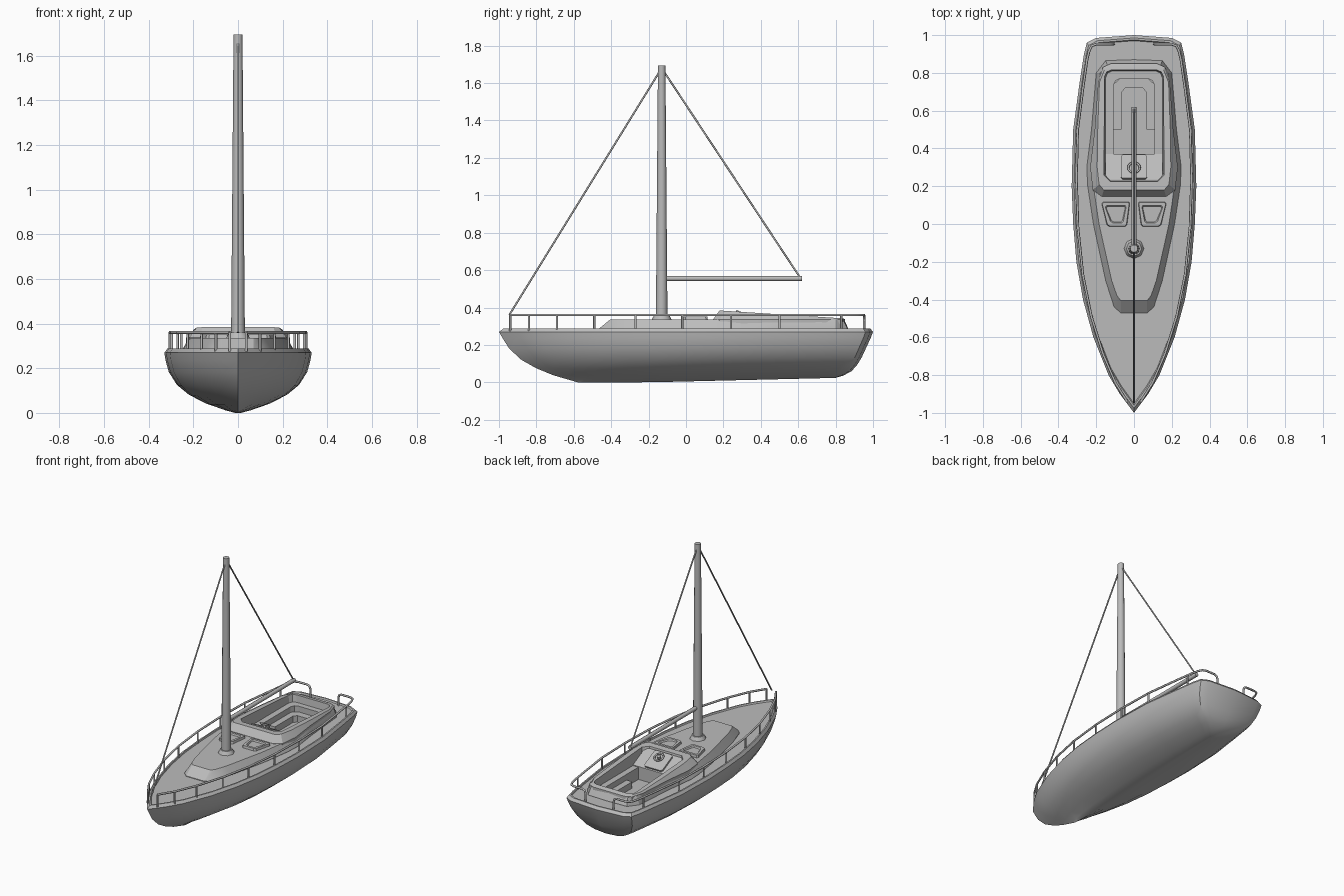
import bpy, bmesh, math
from mathutils import Vector

cube = bpy.data.objects.get("Cube")
if cube:
    bpy.data.objects.remove(cube, do_unlink=True)

grey = bpy.data.materials.new("plain_grey")
grey.use_nodes = True
grey.diffuse_color = (0.5, 0.5, 0.5, 1)
grey.node_tree.nodes["Principled BSDF"].inputs["Base Color"].default_value = (0.5, 0.5, 0.5, 1)


def finish(name, bm, smooth=None):
    bmesh.ops.recalc_face_normals(bm, faces=bm.faces)
    mesh = bpy.data.meshes.new(name)
    bm.to_mesh(mesh)
    bm.free()
    mesh.materials.append(grey)
    obj = bpy.data.objects.new(name, mesh)
    bpy.context.collection.objects.link(obj)
    if smooth:
        activate(obj)
        bpy.ops.object.shade_smooth_by_angle(angle=math.radians(smooth))
    return obj


def activate(obj):
    bpy.ops.object.select_all(action='DESELECT')
    obj.select_set(True)
    bpy.context.view_layer.objects.active = obj


def ring(half, z):
    """Mirror a half outline of (y, half_width) into a closed ring; z may be a rule of y."""
    height = z if callable(z) else lambda y: z
    right = [(w, y, height(y)) for y, w in half]
    return right + [(-x, y, h) for x, y, h in right[-2:0:-1]]


def loft(name, rings, smooth=None, closed=False):
    """Skin equal rings; cap the ends, or join last to first when closed."""
    bm = bmesh.new()
    loops = [[bm.verts.new(p) for p in r] for r in rings]
    pairs = list(zip(loops, loops[1:]))
    if closed:
        pairs.append((loops[-1], loops[0]))
    else:
        bm.faces.new(loops[0])
        bm.faces.new(loops[-1])
    for a, b in pairs:
        for i in range(len(a)):
            j = (i + 1) % len(a)
            bm.faces.new((a[i], a[j], b[j], b[i]))
    return finish(name, bm, smooth)


def rod(name, a, b, r1, r2=None, sides=8):
    a, b = Vector(a), Vector(b)
    bm = bmesh.new()
    bmesh.ops.create_cone(bm, cap_ends=True, segments=sides, radius1=r1,
                          radius2=r1 if r2 is None else r2, depth=(b - a).length)
    turn = (b - a).to_track_quat('Z', 'Y').to_matrix().to_4x4()
    bmesh.ops.transform(bm, matrix=turn, verts=bm.verts)
    bmesh.ops.translate(bm, vec=(a + b) / 2, verts=bm.verts)
    return finish(name, bm, 50)


def tube(name, points, radius):
    curve = bpy.data.curves.new(name, 'CURVE')
    curve.dimensions = '3D'
    curve.bevel_depth = radius
    curve.bevel_resolution = 1
    curve.use_fill_caps = True
    line = curve.splines.new('POLY')
    line.points.add(len(points) - 1)
    for p, co in zip(line.points, points):
        p.co = (*co, 1)
    curve.materials.append(grey)
    bpy.context.collection.objects.link(bpy.data.objects.new(name, curve))


# Hull: one plan outline, rescaled for each level
PLAN = [(-1, 0), (-.9, .075), (-.8, .135), (-.6, .215), (-.4, .27), (-.2, .305), (0, .322),
        (.2, .33), (.5, .322), (.75, .288), (.9, .265), (.96, .25), (.985, .2), (1, 0)]


def width_at(y):
    for (y0, w0), (y1, w1) in zip(PLAN, PLAN[1:]):
        if y0 <= y <= y1:
            return w0 + (w1 - w0) * (y - y0) / (y1 - y0)
    return 0


def level(z, bow, stern, factor):
    half = [(bow + (stern - bow) * (y + 1) / 2, w * factor) for y, w in PLAN]
    lift = 0.025 * max(0, 1 - z / .27)
    return ring(half, lambda y: z + lift * min(1, max(0, (y + .2) / 1.05)))


hull = loft("hull", [
    level(0, -.58, .8, .06), level(.012, -.62, .84, .22), level(.038, -.71, .885, .46),
    level(.075, -.8, .915, .67), level(.12, -.88, .94, .83), level(.18, -.945, .965, .94),
    level(.235, -.98, .988, .985), level(.27, -1, 1, 1), level(.288, -.975, .985, .96),
    level(.288, -.96, .975, .93), level(.279, -.95, .97, .92)], 32)

# Cabin trunk
TRUNK = [(-.47, 0), (-.47, .07), (-.44, .105), (-.3, .15), (0, .215), (.2, .245), (.3, .25),
         (.5, .225), (.8, .2), (.865, .15), (.87, 0)]
TRUNK_TOP = [(-.405, 0), (-.405, .07), (-.38, .09), (-.3, .118), (0, .185), (.2, .215), (.3, .22),
             (.5, .2), (.8, .18), (.84, .14), (.845, 0)]
trunk = loft("cabin_trunk", [ring(TRUNK, .265), ring(TRUNK, .283), ring(TRUNK_TOP, .336)], 25)

# Raised coaming that slopes down towards the stern
COAMING = [(.145, 0), (.145, .17), (.18, .218), (.3, .232), (.5, .208), (.75, .19), (.83, .165),
           (.85, .12), (.85, 0)]
COAMING_TOP = [(.18, 0), (.18, .16), (.21, .185), (.3, .195), (.5, .192), (.75, .183), (.82, .155),
               (.84, .12), (.84, 0)]
coaming = loft("cockpit_coaming", [
    ring(COAMING, .3), ring(COAMING, .337),
    ring(COAMING_TOP, lambda y: .384 - .042 * (y - .18) / .66)], 25)


# Cockpit well, cut through coaming, trunk and deck
def well(front, back, width, z):
    c = .035
    return ring([(front, 0), (front, width - c), (front + c, width), (back - c, width),
                 (back - c * .3, width - c * .3), (back, width - c), (back, 0)], z)


cutter = loft("cockpit_cutter", [
    well(.27, .77, .108, .21), well(.27, .77, .108, .295), well(.24, .81, .15, .295),
    well(.215, .825, .165, .43)])
cutter.hide_render = True
for body in (hull, trunk, coaming):
    cut = body.modifiers.new("cockpit", 'BOOLEAN')
    cut.operation = 'DIFFERENCE'
    cut.solver = 'EXACT'
    cut.object = cutter
    activate(body)
    bpy.ops.object.modifier_apply(modifier=cut.name)
bpy.data.objects.remove(cutter, do_unlink=True)

# U-shaped bench, extruded from its plan
BENCH = [(.5, .108), (.74, .108), (.77, .075), (.77, -.075), (.74, -.108), (.5, -.108),
         (.5, -.065), (.7, -.065), (.72, -.045), (.72, .045), (.7, .065), (.5, .065)]
loft("cockpit_bench", [[(x, y, z) for y, x in BENCH] for z in (.2, .255)])

# Sloping helm console with a wheel
CONSOLE = [(.2, .21), (.2, .368), (.235, .368), (.37, .3), (.37, .21)]
loft("helm_console", [[(x, y, z) for y, z in CONSOLE] for x in (-.15, .15)])
slope = Vector((0, .135, -.068)).normalized()
normal = Vector((0, -slope.z, slope.y))
centre = Vector((0, .295, .338))


def on_slope(x, along, lift):
    return Vector((x, 0, 0)) + centre + slope * along + normal * lift


PANEL = [(-.07, -.055), (-.06, -.065), (.06, -.065), (.07, -.055),
         (.07, .065), (.06, .075), (-.06, .075), (-.07, .065)]
loft("helm_panel", [[on_slope(x, a, h) for x, a in PANEL] for h in (-.01, .012)])
rod("wheel_hub", on_slope(0, -.01, 0), on_slope(0, -.01, .035), .011)
angles = [math.tau * i / 16 for i in range(17)]
tube("helm_wheel", [on_slope(.03 * math.cos(a), -.01 + .03 * math.sin(a), .028) for a in angles], .006)

# Deck hatches: trapezoid frames with recessed panes
for side, label in ((1, "left"), (-1, "right")):
    def frame(d, z):
        outline = [(.025 + d, .118 - d), (.165 - d, .118 - d), (.172 - d, .108 - d),
                   (.145 - d, -.005 + d), (.132 - d, -.015 + d), (.045 + d, -.015 + d),
                   (.036 + d, -.005 + d), (.022 + d, .108 - d)]
        return [(side * x, y, z) for x, y in outline]
    loft(label + "_hatch", [frame(0, .33), frame(.004, .352), frame(.02, .352), frame(.025, .342)])

# Mast, boom and stays
MAST_Y = -.13
rod("mast_foot", (0, MAST_Y, .33), (0, MAST_Y, .36), .056, .04)
rod("mast", (0, MAST_Y, .335), (0, MAST_Y, 1.695), .031, .02, 12)
rod("boom", (0, MAST_Y + .02, .555), (0, .62, .555), .014)
rod("forestay", (0, -.945, .36), (0, MAST_Y, 1.68), .005)
rod("backstay", (0, .61, .56), (0, MAST_Y, 1.68), .005)

# Guard rails and posts on both sides
rail_ys = [-.94, -.84, -.69, -.49, -.27, -.02, .24, .5, .72, .87]
for side, label in ((1, "left"), (-1, "right")):
    def spot(y, z):
        return (side * max(0.004, width_at(y) * .945 - .006), y, z)
    path = [spot(y, .36) for y in rail_ys]
    path += [(side * x, y, z) for x, y, z in (
        (.238, .915, .36), (.225, .942, .36), (.2, .952, .36), (.13, .952, .36),
        (.115, .952, .353), (.108, .952, .335), (.108, .952, .275))]
    tube(label + "_guard_rail", path, .007)
    for y in rail_ys[:-2] + [.83]:
        rod(label + "_rail_post", spot(y, .275), spot(y, .36), .006)
